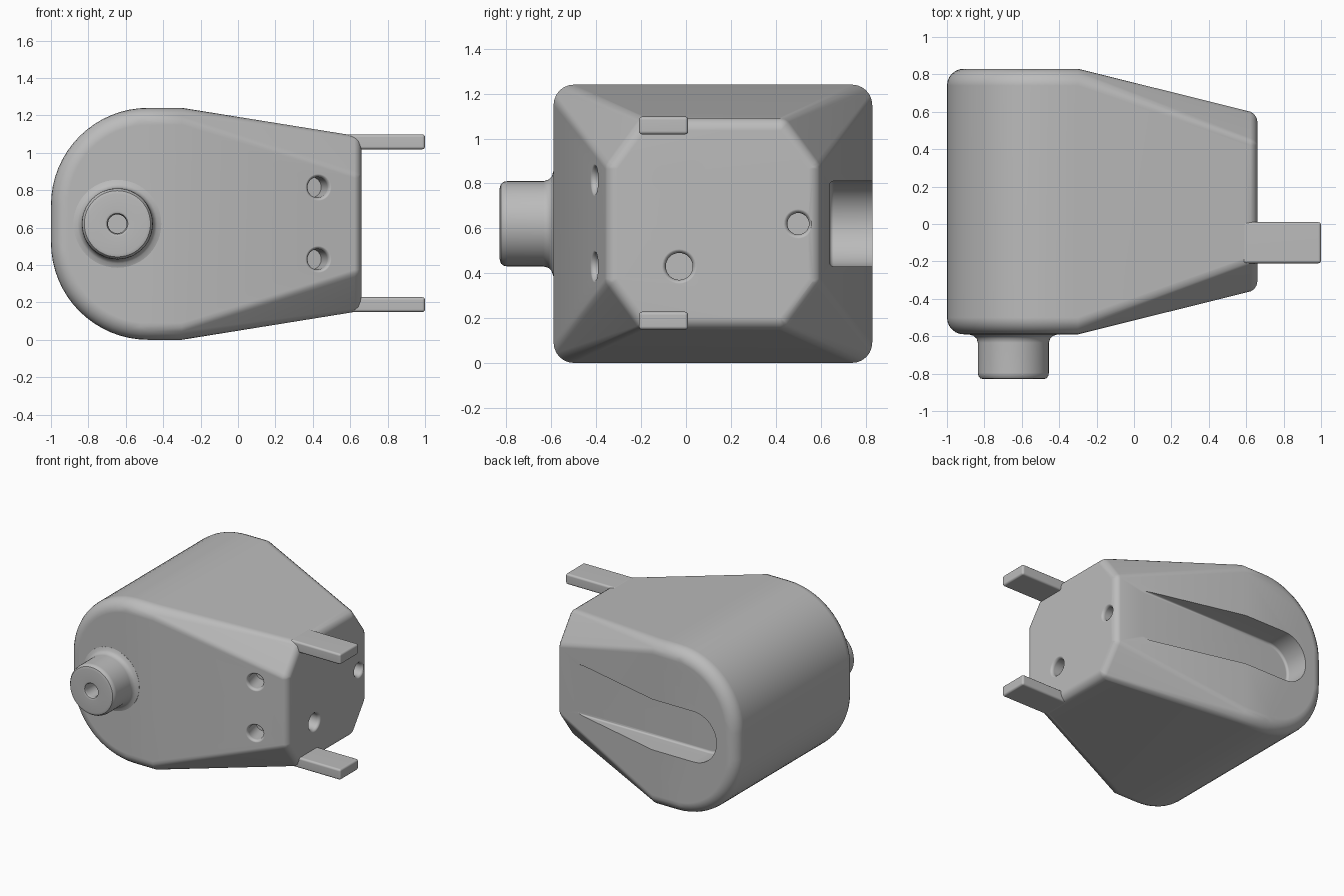
import bpy, bmesh, math
from mathutils import Vector, Matrix

if "Cube" in bpy.data.objects:
    bpy.data.objects.remove(bpy.data.objects["Cube"])

grey = bpy.data.materials.new("plain_grey")
grey.use_nodes = True
grey.diffuse_color = (0.5, 0.5, 0.5, 1)
grey.node_tree.nodes["Principled BSDF"].inputs["Base Color"].default_value = (0.5, 0.5, 0.5, 1)

MID_Y, MID_Z = 0.12, 0.62


def make_object(name, bm):
    bmesh.ops.recalc_face_normals(bm, faces=bm.faces)
    mesh = bpy.data.meshes.new(name)
    bm.to_mesh(mesh)
    bm.free()
    mesh.materials.append(grey)
    ob = bpy.data.objects.new(name, mesh)
    bpy.context.collection.objects.link(ob)
    return ob


def activate(ob):
    bpy.ops.object.select_all(action='DESELECT')
    ob.select_set(True)
    bpy.context.view_layer.objects.active = ob


def finish(ob):
    activate(ob)
    bpy.ops.object.shade_smooth_by_angle(angle=math.radians(35))
    ob.modifiers.new("even_shading", 'WEIGHTED_NORMAL').keep_sharp = True


def lathe(name, profile, origin, direction, steps=48):
    """Spin (radius, height) points about an axis."""
    bm = bmesh.new()
    verts = [bm.verts.new((r, 0, h)) for r, h in profile]
    edges = [bm.edges.new(pair) for pair in zip(verts, verts[1:])]
    bmesh.ops.spin(bm, geom=verts + edges, cent=(0, 0, 0), axis=(0, 0, 1),
                   angle=math.tau, steps=steps)
    bmesh.ops.remove_doubles(bm, verts=bm.verts, dist=0.0001)
    turn = Vector(direction).to_track_quat('Z', 'Y').to_matrix().to_4x4()
    bm.transform(Matrix.Translation(origin) @ turn)
    return make_object(name, bm)


def body_points():
    # rounded block: outline rings shrink towards both side faces
    half_y, half_z, big, rim = 0.71, 0.62, 0.52, 0.09
    for i in range(7):
        a = math.pi / 2 * i / 6
        inset = rim * (1 - math.cos(a))
        y = half_y - rim * (1 - math.sin(a))
        for sy in (-1, 1):
            for sz in (-1, 1):
                yield -0.3, MID_Y + sy * y, MID_Z + sz * (half_z - inset)
                for k in range(17):
                    b = math.pi / 2 * k / 16
                    yield (-1 + big - (big - inset) * math.cos(b), MID_Y + sy * y,
                           MID_Z + sz * (half_z - big + (big - inset) * math.sin(b)))
    # narrow octagonal end with rounded corners
    r = 0.06
    for cy, cz in ((0.425, 0.245), (0.3, 0.415)):
        for sy in (-1, 1):
            for sz in (-1, 1):
                for u in range(16):
                    for v in range(9):
                        a, b = math.tau * u / 16, math.pi * v / 8
                        yield (0.66 - r + r * math.cos(b),
                               MID_Y + sy * cy + r * math.sin(b) * math.cos(a),
                               MID_Z + sz * cz + r * math.sin(b) * math.sin(a))


# Main body as a convex hull
bm = bmesh.new()
for p in body_points():
    bm.verts.new(p)
bmesh.ops.remove_doubles(bm, verts=bm.verts, dist=0.0005)
bmesh.ops.convex_hull(bm, input=bm.verts)
bmesh.ops.delete(bm, geom=[v for v in bm.verts if not v.link_faces], context='VERTS')
bmesh.ops.dissolve_limit(bm, angle_limit=math.radians(0.6), verts=bm.verts, edges=bm.edges)
body = make_object("body", bm)


# Drilled holes with softened rims
def hole_cutter(origin, direction, r, depth=0.16):
    return lathe("hole_cutter", [(0, -depth), (r, -depth), (r, -0.022), (r + 0.003, -0.012),
                                 (r + 0.009, -0.004), (r + 0.02, 0.001),
                                 (r + 0.02, 0.04), (0, 0.04)], origin, direction, 32)


slope = 0.248
cutters = [hole_cutter((0.43, -0.59 + slope * 0.73, z), (slope, -1, 0), 0.055)
           for z in (0.43, 0.815)]
cutters += [hole_cutter((0.66, y, z), (1, 0, 0), r)
            for y, z, r in ((-0.03, 0.43, 0.06), (-0.03, 0.81, 0.06), (0.5, 0.62, 0.048))]

# Long slot in the back, round at one end
bm = bmesh.new()
outline = []
for k in range(25):
    a = math.pi / 2 + math.pi * k / 24
    outline.append((-0.645 + 0.19 * math.cos(a), 0.64, MID_Z + 0.19 * math.sin(a)))
outline += [(0.9, 0.64, MID_Z - 0.19), (0.9, 0.64, MID_Z + 0.19)]
floor = bm.faces.new([bm.verts.new(p) for p in outline])
floor_edges = list(floor.edges)
ext = bmesh.ops.extrude_face_region(bm, geom=[floor], use_keep_orig=True)
bmesh.ops.translate(bm, vec=(0, 0.4, 0),
                    verts=[g for g in ext["geom"] if isinstance(g, bmesh.types.BMVert)])
bmesh.ops.recalc_face_normals(bm, faces=bm.faces)
bmesh.ops.bevel(bm, geom=floor_edges, offset=0.018, segments=3, profile=0.5, affect='EDGES')
cutters.append(make_object("slot_cutter", bm))

for cutter in cutters:
    cutter.hide_render = True
    mod = body.modifiers.new("cut", 'BOOLEAN')
    mod.operation, mod.solver, mod.object = 'DIFFERENCE', 'EXACT', cutter
    activate(body)
    bpy.ops.object.modifier_apply(modifier=mod.name)
    bpy.data.objects.remove(cutter)
finish(body)

# Round peg on the front with a bore and a flared foot
peg = lathe("front_peg", [(0, -0.02), (0.235, -0.02), (0.235, 0.001), (0.212, 0.008),
                          (0.197, 0.022), (0.19, 0.045), (0.19, 0.205), (0.187, 0.222),
                          (0.177, 0.235), (0.16, 0.24), (0.068, 0.24), (0.056, 0.235),
                          (0.05, 0.222), (0.05, 0.08), (0, 0.08)],
            (-0.645, -0.59, MID_Z), (0, -1, 0))
finish(peg)

# Two flat tabs on the narrow end
for name, z in (("upper_tab", 1.058), ("lower_tab", 0.188)):
    bm = bmesh.new()
    bmesh.ops.create_cube(bm, size=1, matrix=Matrix.Translation((0.79, -0.1, z))
                          @ Matrix.Diagonal((0.42, 0.22, 0.08, 1)))
    bmesh.ops.bevel(bm, geom=bm.edges[:], offset=0.015, segments=3, profile=0.5, affect='EDGES')
    finish(make_object(name, bm))
